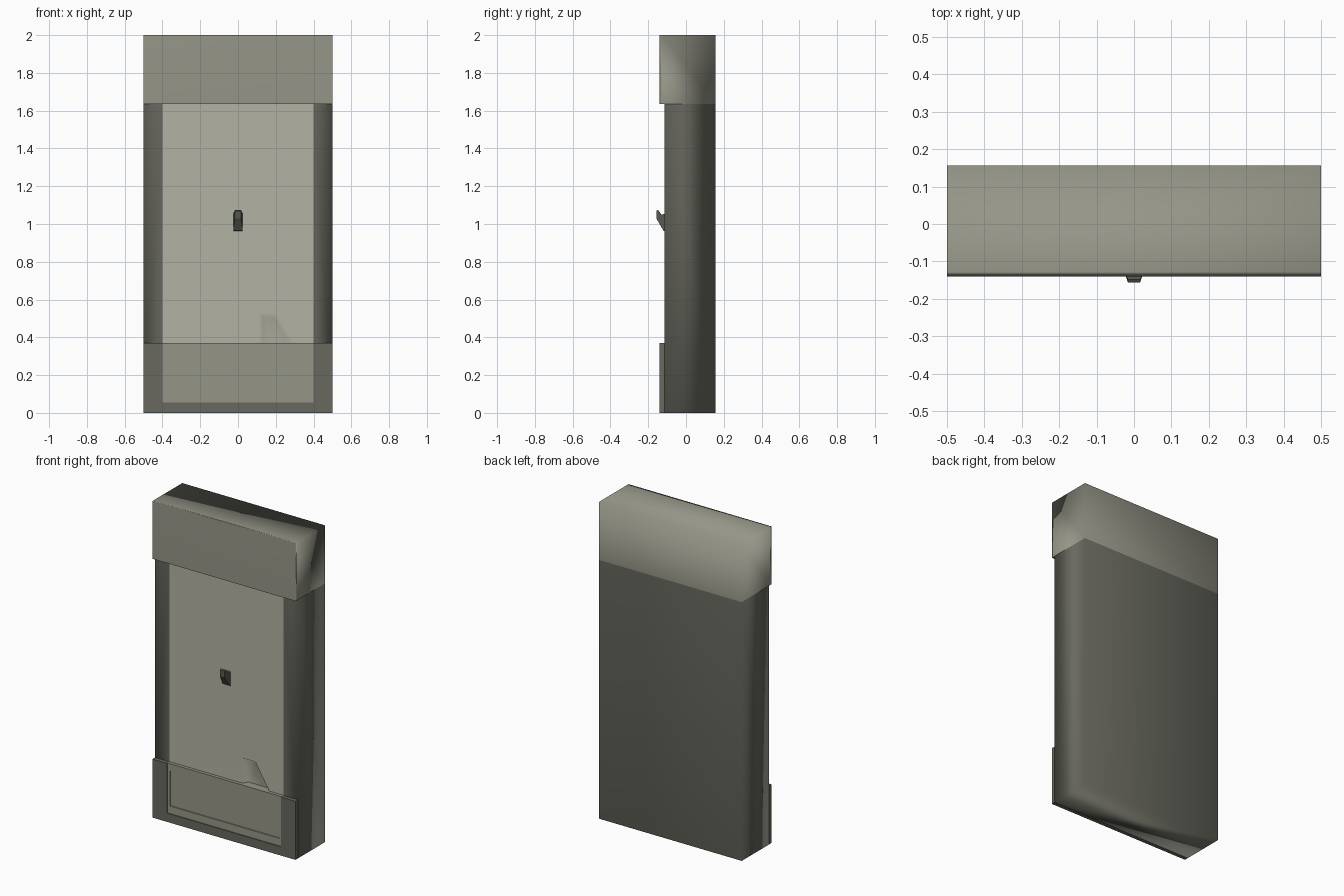
import bpy, bmesh

if "Cube" in bpy.data.objects:
    bpy.data.objects.remove(bpy.data.objects["Cube"], do_unlink=True)


def material(name, color):
    m = bpy.data.materials.new(name)
    m.use_nodes = True
    m.diffuse_color = (*color, 1)
    bsdf = next(n for n in m.node_tree.nodes if n.type == 'BSDF_PRINCIPLED')
    bsdf.inputs["Base Color"].default_value = (*color, 1)
    bsdf.inputs["Roughness"].default_value = 0.8
    return m


DARK = material("dark olive grey", (0.14, 0.14, 0.115))
MID = material("olive grey", (0.30, 0.30, 0.245))
LIGHT = material("pale olive grey", (0.45, 0.45, 0.37))
HOOK = material("deep grey", (0.10, 0.10, 0.085))


def finish(name, bm, mat, soft=False, recalc=True):
    """Turn a bmesh into an object; soft parts blend normals by face area."""
    if recalc:
        bmesh.ops.recalc_face_normals(bm, faces=bm.faces)
    mesh = bpy.data.meshes.new(name)
    bm.to_mesh(mesh)
    bm.free()
    mesh.materials.append(mat)
    ob = bpy.data.objects.new(name, mesh)
    bpy.context.collection.objects.link(ob)
    if soft:
        for p in mesh.polygons:
            p.use_smooth = True
        ob.modifiers.new("weighted normals", 'WEIGHTED_NORMAL')
    return ob


def box(x, y0, y1, z0, z1):
    """Box from -x to x."""
    bm = bmesh.new()
    bmesh.ops.create_cube(bm, size=1)
    for v in bm.verts:
        v.co = (v.co.x * 2 * x, y1 if v.co.y > 0 else y0, z1 if v.co.z > 0 else z0)
    return bm


def facing(bm, axis, sign):
    return [f for f in bm.faces if f.normal[axis] * sign > 0.9]


def prism(points, y0, y1):
    """Front outline in x, z pulled back from y0 to y1."""
    bm = bmesh.new()
    face = bm.faces.new([bm.verts.new((x, y0, z)) for x, z in points])
    ext = bmesh.ops.extrude_face_region(bm, geom=[face])
    for v in ext["geom"]:
        if isinstance(v, bmesh.types.BMVert):
            v.co.y = y1
    return bm


def u_outline(top):
    half = [(0.5, 0), (0.5, top), (0.4, top), (0.4, 0.055)]
    return half + [(-x, z) for x, z in reversed(half)]


BACK, FRONT, LIP = 0.157, -0.115, -0.14
SEAM, LEDGE, TOP = 1.635, 0.37, 2.0

# Body shell with a U-shaped front frame
bm = box(0.5, FRONT, BACK, 0, SEAM)
bm.normal_update()
bmesh.ops.delete(bm, geom=facing(bm, 2, 1) + facing(bm, 1, -1), context='FACES')
bm.faces.new([bm.verts.new((x, FRONT, z)) for x, z in u_outline(SEAM)])
bmesh.ops.remove_doubles(bm, verts=bm.verts, dist=0.0001)
finish("body_shell", bm, DARK, soft=True)

# Raised frame around the drawer
finish("drawer_frame", prism(u_outline(LEDGE), LIP, FRONT), DARK)

# Drawer with a shallow inset field
bm = box(0.4, -0.134, -0.08, 0.055, LEDGE)
bm.normal_update()
front = facing(bm, 1, -1)
bmesh.ops.inset_region(bm, faces=front, thickness=0.025)
mid = (0.055 + LEDGE) / 2
for v in front[0].verts:
    v.co.z = mid + (v.co.z - mid) * 0.79
bmesh.ops.inset_region(bm, faces=front, thickness=0.002, depth=-0.005)
finish("drawer", bm, MID)

# Top cap: main shell plus a thin front rim
bm = box(0.5, -0.128, BACK, SEAM, TOP)
bm.normal_update()
bmesh.ops.delete(bm, geom=facing(bm, 2, -1), context='FACES')
bm.normal_update()
front = facing(bm, 1, -1)
ext = bmesh.ops.extrude_face_region(bm, geom=front)
for v in ext["geom"]:
    if isinstance(v, bmesh.types.BMVert):
        v.co.y = LIP
bmesh.ops.delete(bm, geom=[f for f in front if f.is_valid], context='FACES')
bm.normal_update()
bmesh.ops.delete(bm, geom=facing(bm, 2, -1), context='FACES')
finish("top_cap", bm, MID, soft=True)
finish("top_cap_underside", box(0.499, LIP + 0.001, -0.1, SEAM, SEAM + 0.006), MID)

# Front panel with a sloped notch above the drawer
bm = bmesh.new()
PANEL = FRONT + 0.002
W = 0.402
notch = [(0.11, 0.34), (0.11, 0.53), (0.2, 0.53), (0.315, 0.34)]
floor = [(0.13, 0.34), (0.13, 0.505), (0.19, 0.505), (0.285, 0.34)]
rim = [bm.verts.new((x, PANEL, z)) for x, z in notch]
low = [bm.verts.new((x, PANEL + 0.035, z)) for x, z in floor]
corner = [bm.verts.new((x, PANEL, z)) for x, z in
          [(W, 0.34), (W, SEAM + 0.01), (-W, SEAM + 0.01), (-W, 0.34)]]
bm.faces.new(rim + corner)
for i in range(3):
    bm.faces.new((rim[i + 1], rim[i], low[i], low[i + 1]))
bm.faces.new(low)
bmesh.ops.recalc_face_normals(bm, faces=bm.faces)
bm.normal_update()
if max(bm.faces, key=lambda f: f.calc_area()).normal.y > 0:
    bmesh.ops.reverse_faces(bm, faces=bm.faces)
finish("front_panel", bm, LIGHT, soft=True, recalc=False)

# Small upturned hook, narrower at its tip
bm = bmesh.new()
side = [(-0.105, 0.96), (-0.12, 0.965), (-0.157, 1.03), (-0.157, 1.07),
        (-0.148, 1.075), (-0.13, 1.05), (-0.105, 1.055)]
left, right = ([bm.verts.new((s * (0.025 if y > -0.14 else 0.016), y, z))
                for y, z in side] for s in (-1, 1))
bm.faces.new(left)
bm.faces.new(right)
for i in range(len(side)):
    bm.faces.new((left[i - 1], left[i], right[i], right[i - 1]))
finish("hook", bm, HOOK)
